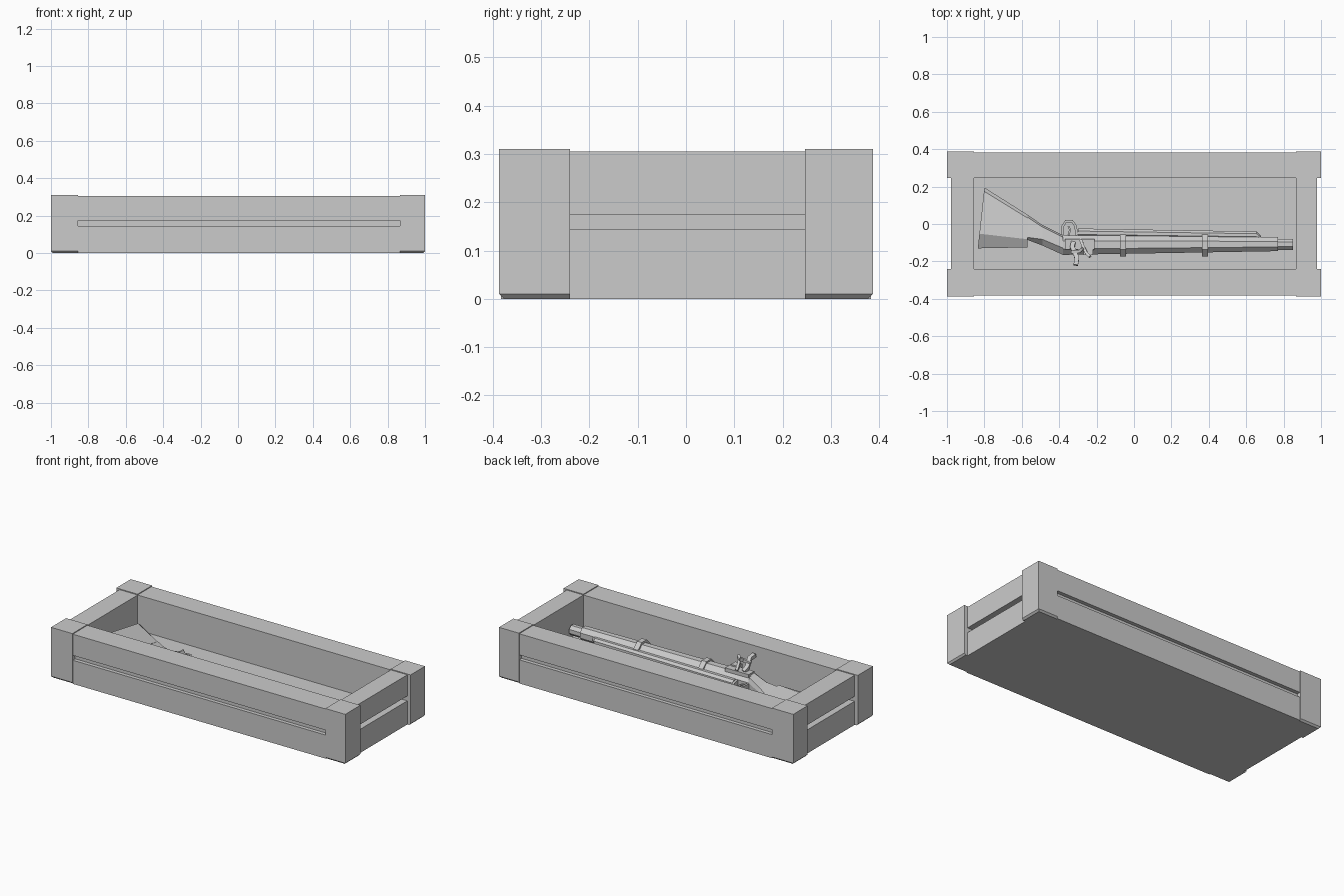
import bpy, bmesh
from mathutils import Vector

cube = bpy.data.objects.get("Cube")
if cube:
    bpy.data.objects.remove(cube, do_unlink=True)

grey = bpy.data.materials.new("plain grey")
grey.use_nodes = True
grey.diffuse_color = (0.6, 0.6, 0.6, 1)
grey.node_tree.nodes["Principled BSDF"].inputs["Base Color"].default_value = (0.6, 0.6, 0.6, 1)


def finish(name, bm):
    bmesh.ops.recalc_face_normals(bm, faces=bm.faces)
    mesh = bpy.data.meshes.new(name)
    bm.to_mesh(mesh)
    bm.free()
    mesh.materials.append(grey)
    ob = bpy.data.objects.new(name, mesh)
    bpy.context.collection.objects.link(ob)
    return ob


def loft(name, rings):
    """Skin a list of equal-length point rings and cap both ends."""
    bm = bmesh.new()
    rows = [[bm.verts.new(p) for p in ring] for ring in rings]
    n = len(rows[0])
    for a, b in zip(rows, rows[1:]):
        for i in range(n):
            j = (i + 1) % n
            bm.faces.new((a[i], a[j], b[j], b[i]))
    bm.faces.new(rows[0])
    bm.faces.new(rows[-1])
    return finish(name, bm)


def box(name, x, y, z):
    return loft(name, [[(x[0], y[0], h), (x[1], y[0], h), (x[1], y[1], h), (x[0], y[1], h)]
                       for h in z])


def section(x, y, h, low=0.3, high=0.3, thin=1.0, lean=0.0):
    """Eight-sided cross-section facing x, spanning y and mid height +- h."""
    d = y[1] - y[0]
    half = [(y[0], 0.4 * h), (y[0] + low * d, h), (y[1] - high * d, h * thin),
            (y[1], 0.4 * h * thin)]
    pts = half + [(a, -b) for a, b in reversed(half)]
    return [(x + lean * (a - y[0]) / d, a, MID + b) for a, b in pts]


def bar(name, path, width, depth):
    """Flat bar of rectangular section following a bent path."""
    path = [Vector(p) for p in path]
    rings = []
    for i, p in enumerate(path):
        t = (path[min(i + 1, len(path) - 1)] - path[max(i - 1, 0)]).normalized()
        side = t.cross(Vector((0, 0, 1))).normalized() * width / 2
        up = side.cross(t).normalized() * depth / 2
        rings.append([p + side + up, p - side + up, p - side - up, p + side - up])
    return loft(name, rings)


# Crate: inner opening and outer limits
X0, X1, Y0, Y1 = -0.855, 0.865, -0.24, 0.247
FLOOR = 0.09
planks = {"lower": (0, 0.145), "upper": (0.175, 0.305)}

# Corner posts with outer bottom edges cut back
for sx, xin, xn in ((-1, X0, "right"), (1, X1, "left")):
    for sy, yin, yn in ((-1, Y0, "front"), (1, Y1, "back")):
        rings = []
        for z, cut in ((0, 0.01), (0.01, 0), (0.31, 0)):
            xo, yo = sx * (1 - cut), sy * (0.387 - cut)
            rings.append([(xin, yin, z), (xo, yin, z), (xo, yo, z), (xin, yo, z)])
        loft(f"{yn}_{xn}_post", rings)

# Walls: two planks over a recessed core on each side
for level, z in planks.items():
    box(f"front_{level}_plank", (X0, X1), (-0.383, Y0), z)
    box(f"back_{level}_plank", (X0, X1), (Y1, 0.383), z)
    box(f"right_{level}_plank", (-0.978, X0), (Y0, Y1), z)
    box(f"left_{level}_plank", (X1, 0.978), (Y0, Y1), z)
gap = (0.14, 0.18)
box("front_core", (X0, X1), (-0.36, Y0), gap)
box("back_core", (X0, X1), (Y1, 0.36), gap)
box("right_core", (-0.94, X0), (Y0, Y1), gap)
box("left_core", (X1, 0.94), (Y0, Y1), gap)
box("crate_floor", (X0, X1), (Y0, Y1), (0, FLOOR))

# Long gun lying on its side
MID = 0.147
loft("butt_stock", [
    section(-0.835, (-0.13, 0.195), 0.05, 0.24, 0.06, 0.5, 0.035),
    section(-0.57, (-0.125, 0.05), 0.05, 0.25, 0.1, 0.6),
    section(-0.57, (-0.085, 0.05), 0.045, 0.1, 0.1, 0.65),
    section(-0.49, (-0.115, -0.005), 0.045, 0.3, 0.1, 0.8),
    section(-0.38, (-0.165, -0.06), 0.05, 0.35, 0.1),
])
loft("fore_stock", [
    section(-0.38, (-0.165, -0.06), 0.05),
    section(0.77, (-0.145, -0.07), 0.04),
])
loft("muzzle", [section(x, (-0.138, -0.08), 0.03) for x in (0.76, 0.85)])
loft("under_rod", [
    section(-0.3, (-0.07, -0.024), 0.024),
    section(0.655, (-0.08, -0.04), 0.02),
    section(0.68, (-0.08, -0.065), 0.015),
])

# Barrel bands
for name, x in (("rear_band", -0.06), ("front_band", 0.38)):
    loft(name, [section(s, (-0.173, -0.055), 0.057) for s in (x - 0.016, x + 0.016)])

# Trigger guard loop and trigger
bar("trigger_guard", [(-0.385, -0.06, MID), (-0.38, -0.01, MID), (-0.365, 0.014, MID),
                      (-0.33, 0.014, MID), (-0.313, -0.01, MID), (-0.305, -0.06, MID)],
    0.014, 0.04)
bar("trigger", [(-0.35, -0.06, MID), (-0.342, -0.03, MID), (-0.35, -0.012, MID)], 0.01, 0.012)

# Lock plate, cock and striker on the upper side
box("lock_plate", (-0.37, -0.21), (-0.135, -0.08), (0.18, 0.207))
box("pan", (-0.27, -0.22), (-0.165, -0.12), (0.17, 0.215))
bar("cock", [(-0.325, -0.1, 0.205), (-0.33, -0.125, 0.225), (-0.315, -0.155, 0.235),
             (-0.305, -0.185, 0.25), (-0.312, -0.22, 0.26)], 0.024, 0.022)
bar("cock_jaw", [(-0.335, -0.15, 0.24), (-0.29, -0.145, 0.25), (-0.275, -0.13, 0.26)],
    0.016, 0.018)
bar("striker", [(-0.285, -0.085, 0.205), (-0.27, -0.125, 0.225), (-0.255, -0.155, 0.24),
                (-0.235, -0.175, 0.25)], 0.015, 0.02)
